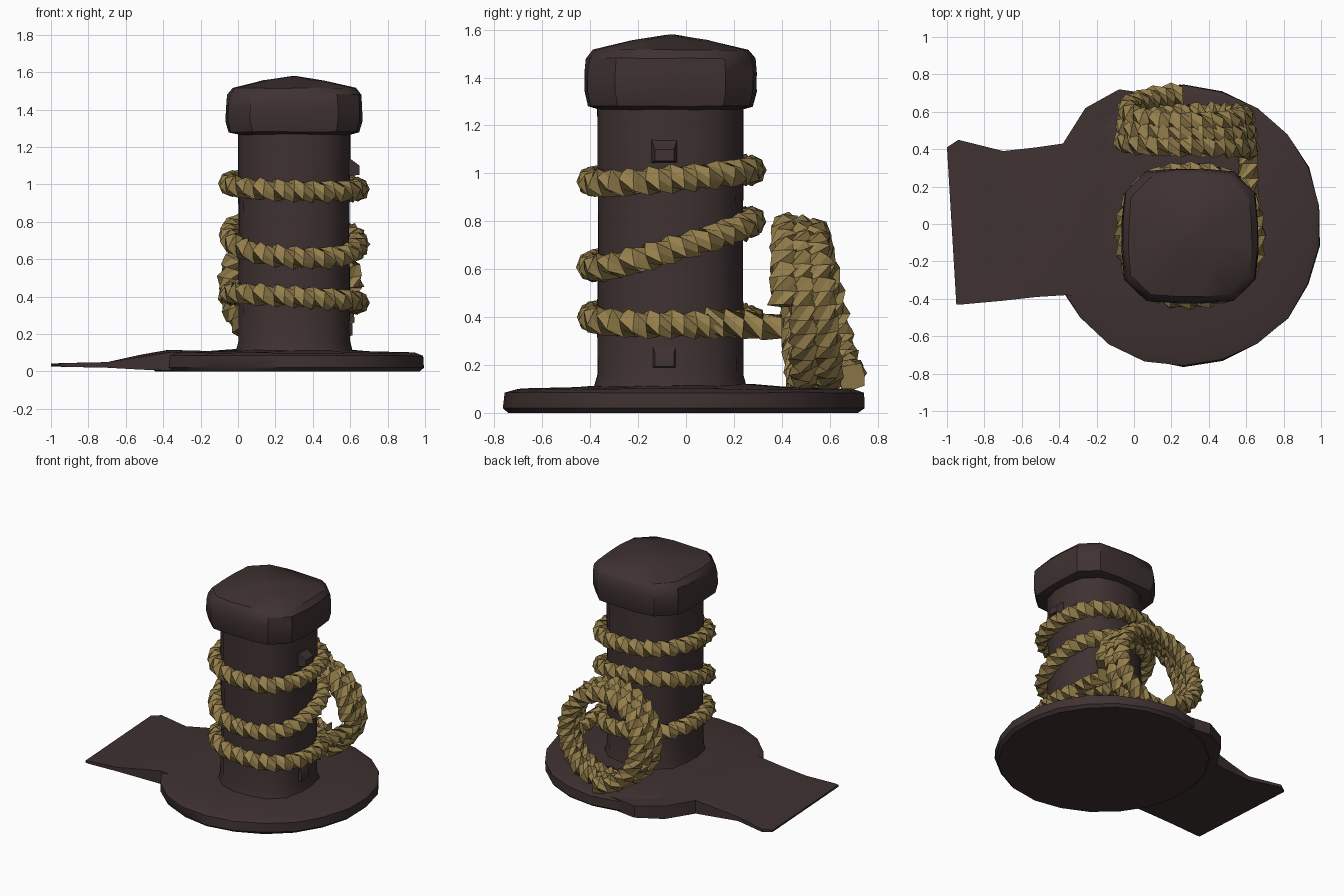
import bpy, bmesh, math, random
from mathutils import Vector

if "Cube" in bpy.data.objects:
    bpy.data.objects.remove(bpy.data.objects["Cube"])

random.seed(4)
CX, CY = 0.30, -0.065          # post axis


def material(name, rgb):
    m = bpy.data.materials.new(name)
    m.diffuse_color = (*rgb, 1)
    m.use_nodes = True
    m.node_tree.nodes["Principled BSDF"].inputs["Base Color"].default_value = m.diffuse_color
    return m


wood = material("dark iron brown", (0.050, 0.031, 0.031))
straw = material("straw rope", (0.30, 0.212, 0.072))


def make(name, verts, faces, mat, angle=35):
    me = bpy.data.meshes.new(name)
    me.from_pydata([tuple(v) for v in verts], [], faces)
    bm = bmesh.new()
    bm.from_mesh(me)
    bmesh.ops.recalc_face_normals(bm, faces=bm.faces)
    bm.to_mesh(me)
    bm.free()
    me.materials.append(mat)
    ob = bpy.data.objects.new(name, me)
    bpy.context.collection.objects.link(ob)
    bpy.ops.object.select_all(action='DESELECT')
    ob.select_set(True)
    bpy.context.view_layer.objects.active = ob
    bpy.ops.object.shade_smooth_by_angle(angle=math.radians(angle))
    return ob


def loft(name, rings, mat, angle=35):
    """Skin equal-length rings of points and cap both ends."""
    n = len(rings[0])
    verts = [v for r in rings for v in r]
    faces = [(k * n + i, k * n + (i + 1) % n, (k + 1) * n + (i + 1) % n, (k + 1) * n + i)
             for k in range(len(rings) - 1) for i in range(n)]
    faces += [tuple(range(n))[::-1], tuple(range(len(verts) - n, len(verts)))]
    return make(name, verts, faces, mat, angle)


def squircle(a, hx, hy, e):
    c, s = math.cos(a), math.sin(a)
    k = (abs(c) ** e + abs(s) ** e) ** (-1 / e)
    return hx * k * c, hy * k * s


def turned(name, profile, centre, hx, hy, e, n, mat, rough=0.0, angle=35):
    """Rounded-square section scaled along a (scale, z) profile."""
    rings = []
    for s, z in profile:
        ring = []
        for i in range(n):
            x, y = squircle(2 * math.pi * (i + .5) / n, hx, hy, e)
            w = s * (1 + random.uniform(-rough, rough))
            ring.append((centre[0] + x * w, centre[1] + y * w,
                         z + random.uniform(-rough, rough) * .3 * (z > .05)))
        rings.append(ring)
    return loft(name, rings, mat, angle)


def rope(name, path, radius=0.057, closed=False, pitch=0.36):
    """Four-strand twisted rope swept along a list of points."""
    n, rings, count, run = 8, [], len(path), 0.0
    length = sum((path[i + 1] - path[i]).length for i in range(count - 1))
    if closed:
        length += (path[0] - path[-1]).length
        pitch = length / round(length / pitch)
    for i, p in enumerate(path):
        a = path[i - 1] if (closed or i) else p
        b = path[(i + 1) % count] if (closed or i < count - 1) else p
        t = (b - a).normalized()
        up = Vector((0, 1, 0)) if abs(t.y) < .35 and name == "rope_coil" else Vector((0, 0, 1))
        if name == "rope_coil":
            up = Vector((0, 1, 0))
        u = (up - t * up.dot(t)).normalized()
        v = t.cross(u)
        twist = 2 * math.pi * run / pitch
        ring = []
        for j in range(n):
            f = 2 * math.pi * j / n + twist
            r = radius * (1.1 if j % 2 == 0 else 0.87) * random.uniform(.95, 1.05)
            ring.append(p + (u * math.cos(f) + v * math.sin(f)) * r)
        rings.append(ring)
        run += ((path[(i + 1) % count]) - p).length
    if not closed:
        return loft(name, rings, straw, 30)
    verts = [v for r in rings for v in r]
    faces = [(k * n + i, k * n + (i + 1) % n, (k + 1) % count * n + (i + 1) % n,
              (k + 1) % count * n + i) for k in range(count) for i in range(n)]
    return make(name, verts, faces, straw, 30)


# Round base plate, slightly domed toward the post
turned("base_plate", [(.97, 0), (1, .02), (1, .085), (.93, .1), (.6, .108), (.4, .118)],
       (0.265, -0.01), .735, .75, 2, 22, wood, .008)

# Thin tongue running out to the left: (x front, x back, y front, y back, bottom, top)
stations = [(-.95, -1.0, -.43, .41, .028, .042), (-.92, -.94, -.43, .45, .025, .045),
            (-.70, -.70, -.41, .39, .02, .05), (-.52, -.52, -.39, .41, .01, .09),
            (-.36, -.38, -.38, .43, .005, .115), (-.22, -.26, -.40, .62, .005, .112),
            (-.05, -.08, -.62, .72, .005, .105), (.2, .2, -.66, .68, .005, .105)]
rings = []
for xf, xb, y0, y1, z0, z1 in stations:
    row = [(xf + (xb - xf) * k / 4, y0 + (y1 - y0) * k / 4) for k in range(5)]
    edge = (z0, z1)
    rings.append([(x, y, z0) for x, y in row] +
                 [(x, y, z1 - (.012 if k in (0, 4) and z1 > .06 else 0))
                  for k, (x, y) in list(enumerate(row))[::-1]])
loft("base_tongue", rings, wood)

# Post and its heavy cap
turned("post", [(1.06, .09), (1.0, .16), (1.0, .45), (.99, .75), (1.0, 1.05), (1.0, 1.29)],
       (CX, CY), .30, .305, 2.7, 16, wood, .008)
turned("post_cap", [(.80, 1.265), (.96, 1.28), (1.0, 1.34), (1.0, 1.42), (.98, 1.48),
                    (.90, 1.515), (.45, 1.555), (.04, 1.578)],
       (CX, CY), .365, .36, 4.2, 16, wood, .008)

# Small chipped lumps on the right face of the post
for z, h, d in ((1.10, .06, .05), (.25, .07, .012)):
    loft("post_chip", [[(.57, y, z + s * h) for y, s in ((-.15, -1), (-.03, -1), (-.03, 1), (-.15, 1))],
                       [(.60 + d, y, z - .4 * h + s * h * .4)
                        for y, s in ((-.13, -1), (-.05, -1), (-.05, 1), (-.13, 1))]], wood)


def ring_point(a, z_front, z_back, z_side=0.0):
    x, y = squircle(a, .342, .335, 2.4)
    t = (y / .335 + 1) / 2
    return Vector((CX + x, CY + y + .005, z_front + (z_back - z_front) * t + z_side * x / .342))


# Turns of rope wound on the post
for name, zf, zb, zs in (("rope_turn_top", .965, 1.015, -.015),
                         ("rope_turn_middle", .61, .80, -.025),
                         ("rope_turn_bottom", .40, .385, -.025)):
    rope(name, [ring_point(2 * math.pi * i / 44, zf, zb, zs) for i in range(44)], closed=True)

# Loose tail joining the bottom turn to the coil
rope("rope_tail", [Vector(p) for p in ((.60, .08, .38), (.61, .16, .375), (.61, .24, .37),
                                       (.61, .32, .36), (.61, .40, .36))])

# Spare coil leaning behind the post, spreading out toward the bottom
coil = []
steps = 38
for i in range(int(steps * 2.75) + 1):
    k = i / steps
    a = 2 * math.pi * k
    low = (1 - math.sin(a)) / 2
    r = .335 - .012 * k
    coil.append(Vector((.278 + r * math.cos(a), .405 + k * (.06 + .045 * low),
                        .447 + (r - .005) * math.sin(a))))
rope("rope_coil", coil, radius=.06)
